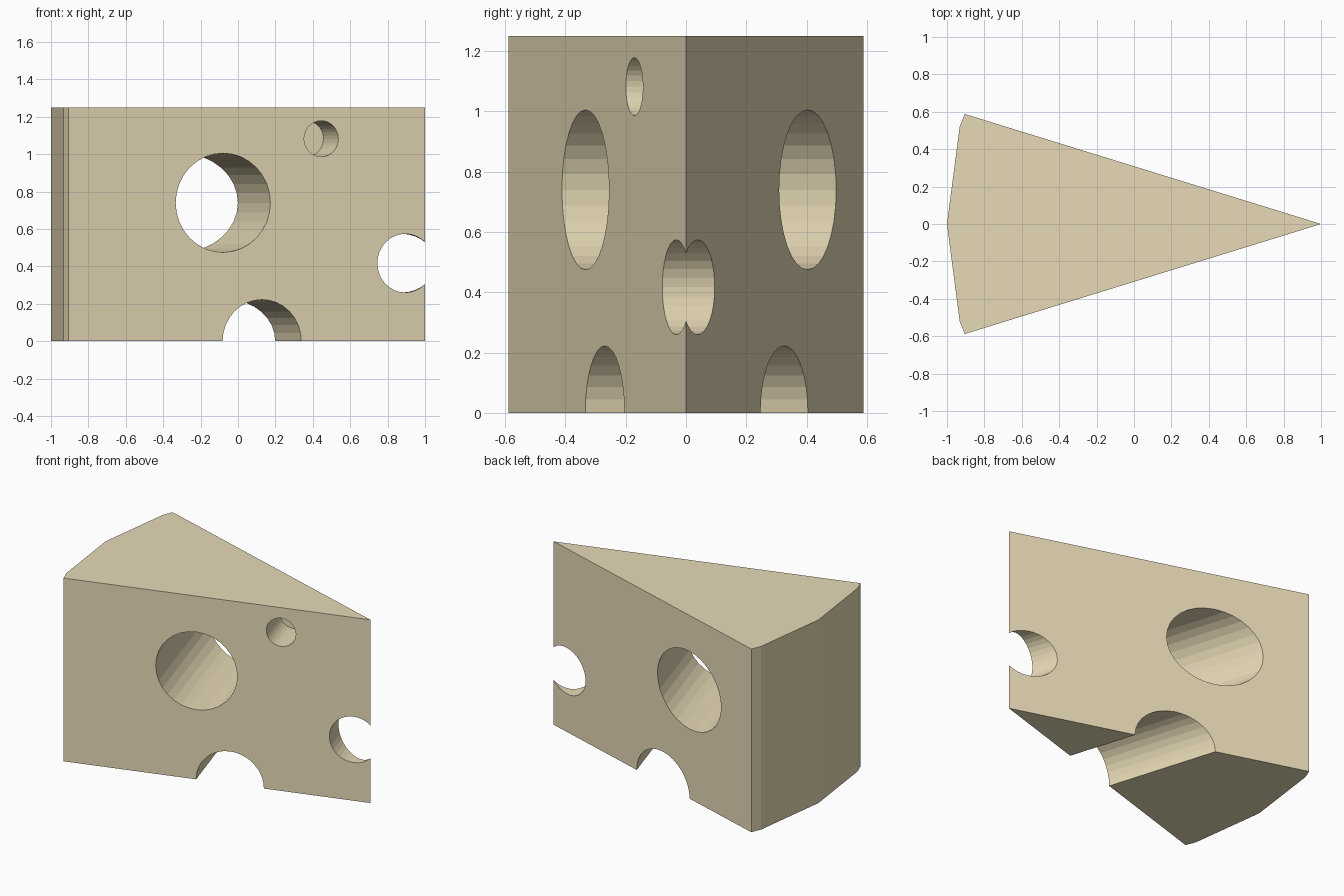
import bpy, bmesh, math
from mathutils import Matrix, Vector

if "Cube" in bpy.data.objects:
    bpy.data.objects.remove(bpy.data.objects["Cube"])

HEIGHT = 1.25
TIP, HALF_W, BACK_X = 1.0, 0.588, -0.905
SLOPE = HALF_W / (TIP - BACK_X)          # side faces: y = +-SLOPE * (1 - x)
ANGLE = math.atan(SLOPE)
INWARD = Vector((-math.sin(ANGLE), math.cos(ANGLE), 0))  # into the front face


def mesh_object(name, bm):
    bmesh.ops.recalc_face_normals(bm, faces=bm.faces)
    mesh = bpy.data.meshes.new(name)
    bm.to_mesh(mesh)
    bm.free()
    obj = bpy.data.objects.new(name, mesh)
    bpy.context.collection.objects.link(obj)
    return obj


def hole_cutter(x, z, radius, depth):
    """Cylinder drilled square to the front face, starting just outside it."""
    start = Vector((x, -SLOPE * (TIP - x), z))
    mid = start + INWARD * (depth - 0.3) / 2
    bm = bmesh.new()
    matrix = (Matrix.Translation(mid) @ Matrix.Rotation(ANGLE, 4, 'Z')
              @ Matrix.Rotation(math.pi / 2, 4, 'X'))
    bmesh.ops.create_cone(bm, cap_ends=True, segments=32, radius1=radius,
                          radius2=radius, depth=depth + 0.3, matrix=matrix)
    cutter = mesh_object("hole_cutter", bm)
    cutter.hide_render = True
    return cutter


# Wedge: extruded triangular outline with a slightly rounded rind
outline = [(TIP, 0), (BACK_X, HALF_W), (-0.932, 0.52), (-1, 0),
           (-0.932, -0.52), (BACK_X, -HALF_W)]
bm = bmesh.new()
base = bm.faces.new([bm.verts.new((x, y, 0)) for x, y in outline])
top = bmesh.ops.extrude_face_region(bm, geom=[base])["geom"]
bmesh.ops.translate(bm, vec=(0, 0, HEIGHT),
                    verts=[v for v in top if isinstance(v, bmesh.types.BMVert)])
cheese = mesh_object("cheese_wedge", bm)

# Holes: x and z on the front face, radius, depth (the small one is blind)
holes = [(-0.08, 0.74, 0.265, 2.0),
         (0.128, 0.002, 0.22, 2.0),
         (0.895, 0.417, 0.157, 1.0),
         (0.445, 1.082, 0.096, 0.27)]
bpy.context.view_layer.objects.active = cheese
for hole in holes:
    cutter = hole_cutter(*hole)
    mod = cheese.modifiers.new("hole", 'BOOLEAN')
    mod.operation = 'DIFFERENCE'
    mod.solver = 'EXACT'
    mod.object = cutter
    bpy.ops.object.modifier_apply(modifier=mod.name)
    bpy.data.objects.remove(cutter)

# Cheese colour
mat = bpy.data.materials.new("cheese")
mat.diffuse_color = (0.80, 0.70, 0.47, 1)
mat.use_nodes = True
mat.node_tree.nodes["Principled BSDF"].inputs["Base Color"].default_value = mat.diffuse_color
cheese.data.materials.clear()
cheese.data.materials.append(mat)
